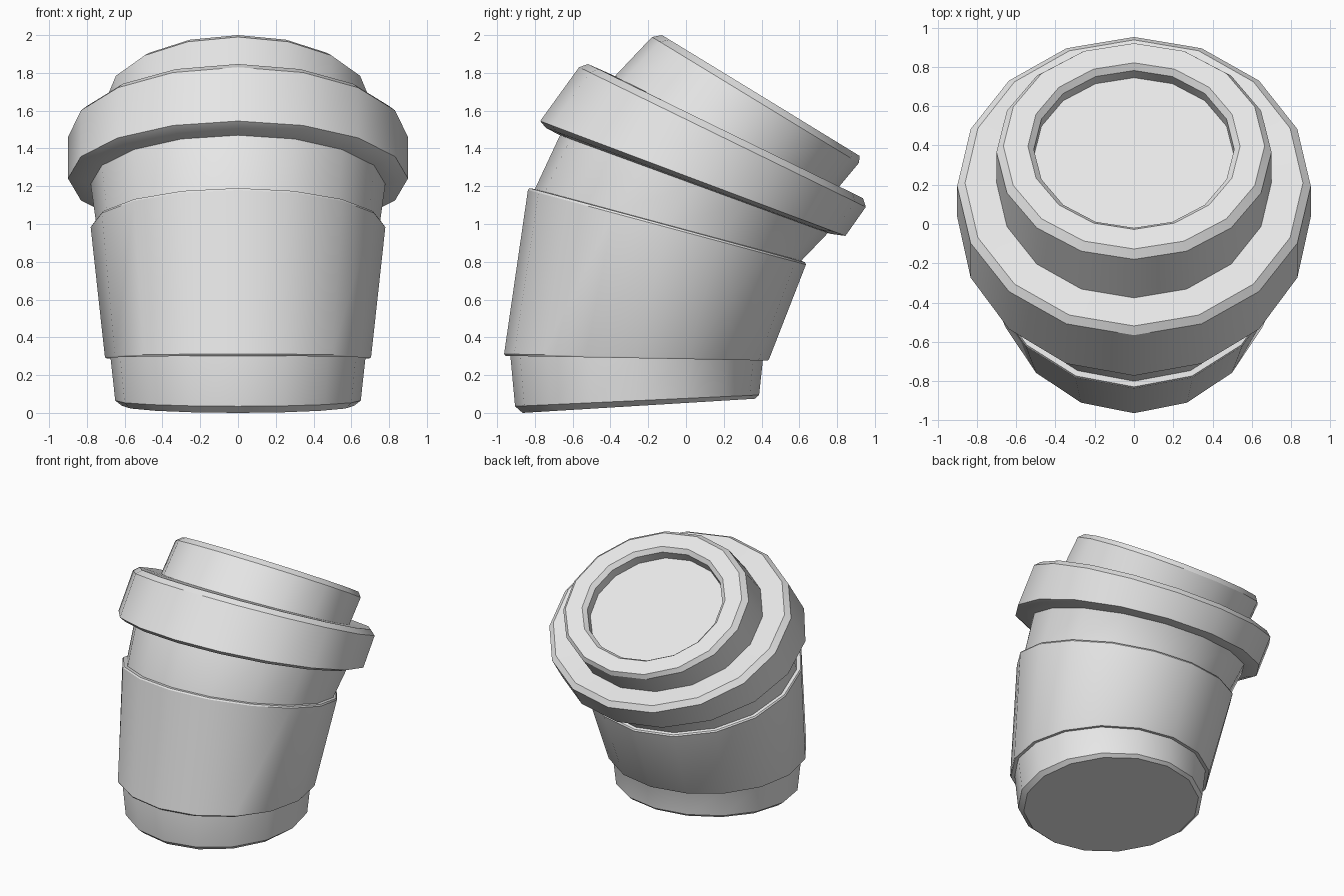
import bpy
import bmesh
import math

old = bpy.data.objects.get("Cube")
if old:
    bpy.data.objects.remove(old, do_unlink=True)

SIDES = 16

grey = bpy.data.materials.new("light grey")
grey.use_nodes = True
GREY = (0.8, 0.8, 0.8, 1.0)
grey.diffuse_color = GREY
grey.node_tree.nodes["Principled BSDF"].inputs["Base Color"].default_value = GREY


def tilted_shell(name, rings, cap_start=False, cap_end=False, closed=False):
    """Skin tilted rings: (front y, front z, back y, back z, half width)."""
    bm = bmesh.new()
    loops = []
    for fy, fz, by, bz, rx in rings:
        loop = []
        for i in range(SIDES):
            a = 2 * math.pi * i / SIDES
            t = (1 - math.cos(a)) / 2
            loop.append(bm.verts.new((rx * math.sin(a), fy + (by - fy) * t, fz + (bz - fz) * t)))
        loops.append(loop)
    pairs = list(zip(loops, loops[1:]))
    if closed:
        pairs.append((loops[-1], loops[0]))
    for lo, hi in pairs:
        for i in range(SIDES):
            j = (i + 1) % SIDES
            bm.faces.new((lo[i], lo[j], hi[j], hi[i]))
    if cap_start:
        bm.faces.new(loops[0][::-1])
    if cap_end:
        bm.faces.new(loops[-1])
    mesh = bpy.data.meshes.new(name)
    bm.to_mesh(mesh)
    bm.free()
    mesh.materials.append(grey)
    obj = bpy.data.objects.new(name, mesh)
    bpy.context.collection.objects.link(obj)
    bpy.ops.object.select_all(action="DESELECT")
    obj.select_set(True)
    bpy.context.view_layer.objects.active = obj
    bpy.ops.object.shade_smooth_by_angle(angle=math.radians(30))
    return obj


# Shared seams
cup_low = (-0.93, 0.305, 0.407, 0.28, 0.675)
cup_high = (-0.80, 1.185, 0.61, 0.805, 0.75)
cup_rim = (-0.667, 1.47, 0.751, 0.952, 0.78)

# Cup body with bevelled foot
tilted_shell("cup_body", [
    (-0.865, 0.0, 0.365, 0.075, 0.615),
    (-0.905, 0.035, 0.387, 0.095, 0.65),
    cup_low, cup_high, cup_rim,
], cap_start=True)

# Sleeve wrapped around the cup
tilted_shell("sleeve", [
    cup_low,
    (-0.956, 0.302, 0.433, 0.277, 0.70),
    (-0.963, 0.312, 0.44, 0.285, 0.705),
    (-0.837, 1.18, 0.635, 0.785, 0.78),
    (-0.829, 1.19, 0.63, 0.797, 0.773),
    cup_high,
], closed=True)

# Top disc frame, used to place the recess rings
top_front, top_back = (-0.127, 2.0), (0.92, 1.36)
cy = (top_front[0] + top_back[0]) / 2
cz = (top_front[1] + top_back[1]) / 2
length = math.hypot(top_back[0] - top_front[0], top_back[1] - top_front[1])
dy, dz = (top_back[0] - top_front[0]) / length, (top_back[1] - top_front[1]) / length


def recess(rx, depth):
    ry = rx * 0.92
    oy, oz = cy + dz * depth, cz - dy * depth
    return (oy - dy * ry, oz - dz * ry, oy + dy * ry, oz + dz * ry, rx)


# Lid: flange, raised tier and sunken top
tilted_shell("lid", [
    cup_rim,
    (-0.741, 1.508, 0.772, 0.947, 0.85),
    (-0.772, 1.545, 0.844, 0.937, 0.90),
    (-0.566, 1.83, 0.952, 1.09, 0.90),
    (-0.519, 1.847, 0.937, 1.137, 0.86),
    (-0.376, 1.783, 0.80, 1.185, 0.70),
    (-0.18, 1.99, 0.915, 1.323, 0.70),
    (*top_front, *top_back, 0.665),
    recess(0.54, 0.0),
    recess(0.51, 0.03),
    recess(0.51, 0.10),
], cap_end=True)
